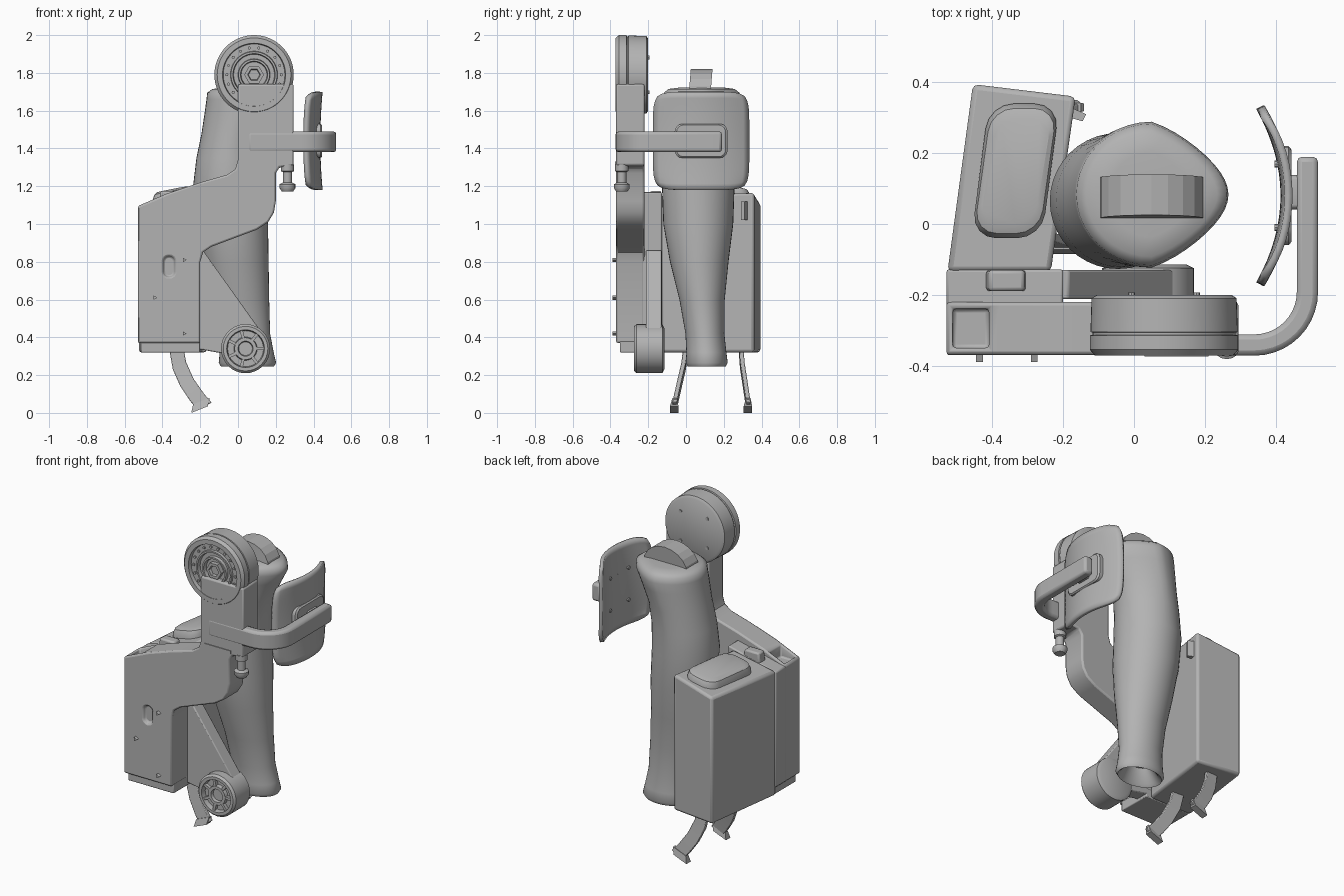
import bpy, bmesh, math
from mathutils import Vector

cube = bpy.data.objects.get("Cube")
if cube:
    bpy.data.objects.remove(cube, do_unlink=True)

grey = bpy.data.materials.new("plain grey")
grey.use_nodes = True
GREY = (0.45, 0.45, 0.45, 1)
grey.diffuse_color = GREY
grey.node_tree.nodes["Principled BSDF"].inputs["Base Color"].default_value = GREY


def finish(name, bm, bevel=0, cutters=(), angle=35):
    bmesh.ops.recalc_face_normals(bm, faces=bm.faces)
    me = bpy.data.meshes.new(name)
    bm.to_mesh(me)
    bm.free()
    me.materials.append(grey)
    ob = bpy.data.objects.new(name, me)
    bpy.context.collection.objects.link(ob)
    bpy.ops.object.select_all(action="DESELECT")
    ob.select_set(True)
    bpy.context.view_layer.objects.active = ob
    bpy.ops.object.shade_smooth_by_angle(angle=math.radians(angle))
    for c in cutters:
        m = ob.modifiers.new("cut", "BOOLEAN")
        m.operation, m.object, m.solver = "DIFFERENCE", c, "EXACT"
        c.hide_render = True
        c.hide_set(True)
    if bevel:
        m = ob.modifiers.new("bevel", "BEVEL")
        m.width, m.segments, m.limit_method = bevel, 2, "ANGLE"
        m.angle_limit = math.radians(40)
    return ob


def loft(name, rings, **kw):
    """Skin a list of equal-length point rings and cap both ends."""
    bm = bmesh.new()
    rows = [[bm.verts.new(p) for p in r] for r in rings]
    n = len(rows[0])
    for a, b in zip(rows, rows[1:]):
        for i in range(n):
            bm.faces.new((a[i], a[(i + 1) % n], b[(i + 1) % n], b[i]))
    bm.faces.new(rows[0])
    bm.faces.new(rows[-1])
    return finish(name, bm, **kw)


def plate(name, pts, y0, y1, **kw):
    """Extrude an XZ outline along y."""
    return loft(name, [[(x, y, z) for x, z in pts] for y in (y0, y1)], **kw)


def lathe(name, centre, profile, axis="y", n=48, **kw):
    """Turn (radius, distance) pairs about an axis."""
    rings = []
    for r, d in profile:
        ring = []
        for i in range(n):
            a = math.tau * i / n
            u, v = r * math.cos(a), r * math.sin(a)
            p = {"y": (u, d, v), "x": (d, u, v), "z": (u, v, d)}[axis]
            ring.append(Vector(p) + Vector(centre))
        rings.append(ring)
    return loft(name, rings, **kw)


def rounded(w, h, r, steps=4):
    """Rounded rectangle outline with half sizes w and h."""
    pts = []
    for k, (sx, sy) in enumerate(((1, 1), (-1, 1), (-1, -1), (1, -1))):
        for i in range(steps + 1):
            a = math.pi / 2 * (k + i / steps)
            pts.append((sx * (w - r) + r * math.cos(a), sy * (h - r) + r * math.sin(a)))
    return pts


# Front housing with upright neck
slot = plate("slot_cutter", [(x - .365, z + .775) for x, z in rounded(.03, .055, .028)], -.5, -.35)
tray = plate("tray_cutter", [(-.512, 1.07), (-.41, 1.07), (-.41, 1.3), (-.512, 1.3)], -.35, -.24)
outline = [(-.53, .37), (-.2, .37), (-.2, .8), (-.185, .85), (-.14, .88), (.1, .97), (.16, 1.01),
           (.19, 1.06), (.2, 1.12), (.2, 1.27), (.22, 1.3), (.295, 1.31), (.295, 1.74), (0, 1.74),
           (0, 1.34), (-.015, 1.29), (-.06, 1.26), (-.2, 1.22), (-.38, 1.16), (-.53, 1.095)]
plate("front_housing", outline, -.37, -.22, bevel=.01, cutters=(slot, tray))
plate("rear_housing", [(-.53, .37), (-.2, .37), (-.2, 1.17), (-.53, 1.09)], -.235, -.128, bevel=.008)
plate("housing_foot", [(-.515, .32), (-.2, .32), (-.2, .38), (-.515, .38)], -.35, -.13, bevel=.005)
plate("top_latch", [(-.42, 1.1), (-.3, 1.1), (-.31, 1.175), (-.41, 1.175)], -.19, -.13, bevel=.01)
plate("neck_hinge", [(.03, 1.31), (.21, 1.31), (.21, 1.33), (.03, 1.33)], -.375, -.36)
for i, (x, z) in enumerate(((-.44, .61), (-.285, .81), (-.285, .42))):
    lathe(f"housing_screw_{i}", (x, 0, z), [(.013, -.39), (.013, -.36)], n=3)

# Large round head
lathe("head_disc", (.085, 0, 1.79),
      [(.19, -.2), (.205, -.21), (.208, -.305), (.202, -.307), (.202, -.313), (.21, -.315),
       (.21, -.355), (.195, -.372), (.167, -.372), (.163, -.35), (.125, -.35), (.122, -.362),
       (.112, -.362), (.108, -.34), (.085, -.34), (.082, -.358), (.072, -.358), (.068, -.335),
       (.02, -.335)], n=64)
lathe("head_hub", (.085, 0, 1.79), [(.052, -.33), (.052, -.362), (.034, -.362), (.03, -.345), (.01, -.345)], n=6)
for i in range(18):
    a = math.tau * i / 18
    lathe(f"head_stud_{i}", (.085 + .144 * math.cos(a), 0, 1.79 + .144 * math.sin(a)),
          [(.008, -.345), (.008, -.358)], n=8)
for i in range(4):
    a = math.tau * (i + .5) / 4
    lathe(f"head_rear_screw_{i}", (.085 + .13 * math.cos(a), 0, 1.79 + .13 * math.sin(a)),
          [(.01, -.21), (.01, -.194)], n=8)

# Triangular arm and small wheel
plate("lower_arm", [(-.22, .34), (.0, .3), (.13, .42), (-.185, .86), (-.22, .86)], -.212, -.13, bevel=.006)
lathe("small_wheel", (.04, 0, .34),
      [(.11, -.115), (.13, -.125), (.13, -.262), (.118, -.275), (.1, -.275), (.095, -.245),
       (.062, -.245), (.058, -.268), (.04, -.268), (.036, -.25), (.01, -.25)], n=32)
for i in range(7):
    a = math.tau * i / 7
    c, s = math.cos(a), math.sin(a)
    spoke = [(.04 + u * c - v * s, .34 + u * s + v * c)
             for u, v in ((.05, -.008), (.1, -.008), (.1, .008), (.05, .008))]
    plate(f"wheel_spoke_{i}", spoke, -.266, -.24)

# Tapered box with padded lid
def lid(x):
    return 1.167 + (x + .165) * .2


corners = [(-.527, -.135), (-.455, .395), (-.165, .36), (-.235, -.135)]
loft("box_body", [[(x, y, .32) for x, y in corners], [(x, y, lid(x)) for x, y in corners]], bevel=.015)
rings = []
for k, dz in ((1, -.03), (1, .015), (.93, .04), (.78, .05)):
    rings.append([(-.335 + x * k + .13 * y, .15 + y * k, lid(-.335 + x * k) + dz)
                  for x, y in rounded(.1, .19, .07)])
loft("box_lid_pad", rings, angle=30)
loft("box_side_tab", [[(x, y, z) for x, y in ((-.18, .33), (-.135, .31), (-.145, .29), (-.18, .3))]
                      for z in (1.02, 1.12)])

# Hooked feet under the box
for side, y0, y1 in (("front", 0, -.06), ("rear", .29, .33)):
    rings = []
    for x, z, t, w in ((-.33, .36, 0, .035), (-.31, .25, .2, .035), (-.27, .16, .55, .035),
                       (-.215, .08, .85, .036), (-.175, .035, 1, .036)):
        y = y0 + (y1 - y0) * t
        rings.append([(x - w, y - .012, z - .02), (x + w, y - .012, z + .02),
                      (x + w, y + .012, z + .02), (x - w, y + .012, z - .02)])
    loft(f"{side}_foot", rings, bevel=.004)
    loft(f"{side}_toe", [[(-.21 + s * .05 + d, y1 - .025, .015 + s * .02), (-.21 + s * .05 + d, y1 + .02, .015 + s * .02),
                          (-.2 + s * .05 + d, y1 + .012, .06 + s * .02), (-.2 + s * .05 + d, y1 - .012, .06 + s * .02)]
                         for s, d in ((-.75, 0), (1, 0))])

# Moulded limb-shaped tube, hollow at the bottom
sections = [  # z, centre x, centre y, radius x, radius y, pinch
    (.34, .05, .105, .07, .05, 0), (.26, .05, .108, .12, .085, 0), (.245, .05, .11, .14, .1, 0),
    (.265, .05, .11, .152, .111, 0), (.32, .046, .108, .143, .106, 0), (.42, .035, .1, .135, .103, 0),
    (.6, .017, .085, .148, .12, 0), (.8, -.01, .07, .172, .155, 0), (1, -.03, .065, .189, .185, 0),
    (1.2, -.045, .065, .193, .192, 0), (1.35, -.035, .068, .185, .19, .05), (1.48, -.01, .075, .183, .19, .15),
    (1.6, .03, .08, .205, .202, .3), (1.66, .05, .083, .217, .206, .35), (1.695, .05, .083, .213, .2, .35),
    (1.715, .05, .083, .185, .175, .35), (1.722, .05, .083, .12, .12, .3)]
rings = []
for z, cx, cy, rx, ry, pinch in sections:
    rings.append([(cx + rx * math.cos(a), cy + ry * math.sin(a) * (1 - pinch * max(0, math.cos(a))), z)
                  for a in (math.tau * i / 40 for i in range(40))])
loft("limb_tube", rings, angle=50)

# Arched tab on top of the tube
arch = [(.05 + .15 * math.cos(a), 1.69 + .13 * math.sin(a)) for a in (math.pi * i / 10 for i in range(11))]
loft("tube_top_tab", [[(x, y + (z - 1.69) * .08, z) for x, z in arch] for y in (.015, .13)], angle=15)

# Bent side bar
path = [(.05, -.342)]
for i in range(11):
    a = -math.pi / 2 * (1 - i / 10)
    path.append((.34 + .15 * math.cos(a), -.192 + .15 * math.sin(a)))
path.append((.49, .19))
rings = []
for i, p in enumerate(path):
    d = (Vector(path[min(i + 1, len(path) - 1)]) - Vector(path[max(i - 1, 0)])).normalized()
    rings.append([(p[0] - d.y * u, p[1] + d.x * u, 1.435 + v)
                  for u, v in ((-.03, -.055), (.03, -.055), (.03, .055), (-.03, .055))])
loft("side_bar", rings, bevel=.015)

# Curved pad and its mount
bm = bmesh.new()
bmesh.ops.create_grid(bm, x_segments=16, y_segments=16, size=1)
for vert in bm.verts:
    u, v = vert.co.x, vert.co.y
    y = .25 * u * (1 - .1 * v ** 6 * u * u)
    z = .26 * v * (1 - .1 * u ** 6 * v * v)
    vert.co = (.425 - .07 * u * u + .012 * v * v, .08 + y, 1.44 + z)
pad = finish("curved_pad", bm)
mod = pad.modifiers.new("thickness", "SOLIDIFY")
mod.thickness, mod.offset = .022, 0
boss = rounded(.14, .09, .04)
loft("pad_mount", [[(x, .08 + y * k, 1.44 + z * k) for y, z in boss] for x, k in ((.415, 1), (.437, 1), (.445, .93))])
loft("pad_link", [[(x, .09 + y * .35, 1.435 + z * .5) for y, z in boss] for x in (.43, .475)])
for i in range(4):
    lathe(f"pad_rivet_{i}", (.42 - .008, .08 + (.09, -.09)[i % 2], 1.44 + (.1, -.1)[i // 2]),
          [(.01, -.015), (.01, .01)], axis="x", n=8)

# Hanging pin under the neck
lathe("hanging_pin", (.262, -.34, 0),
      [(.035, 1.315), (.035, 1.28), (.024, 1.275), (.024, 1.22), (.042, 1.21), (.042, 1.19), (.03, 1.172)],
      axis="z", n=16)
